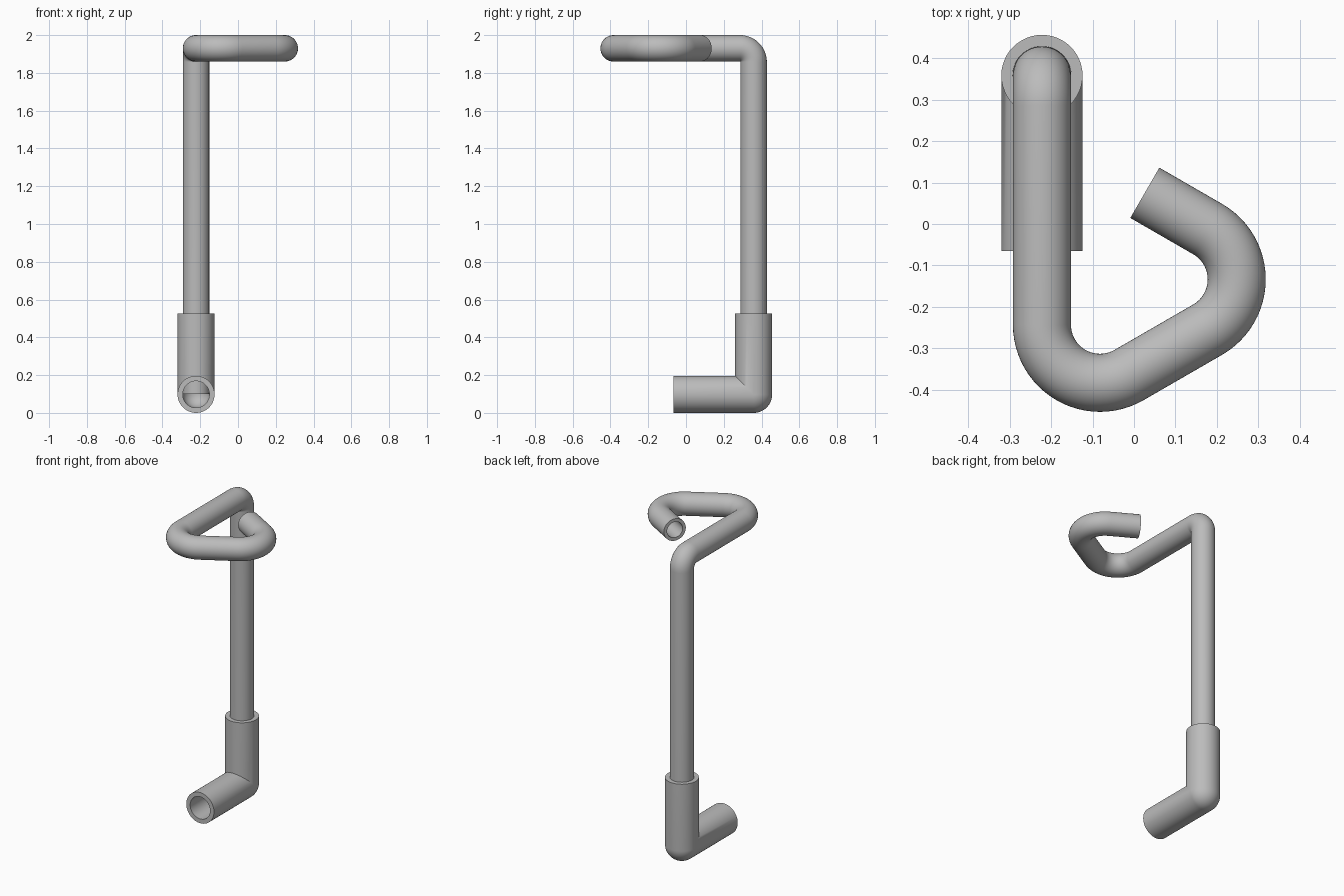
import bpy, bmesh, math
from mathutils import Vector, Matrix

cube = bpy.data.objects.get("Cube")
if cube:
    bpy.data.objects.remove(cube, do_unlink=True)

SIDES = 48
X, Y = -0.222, 0.358          # upright axis
PIPE_R, BORE_R, SLEEVE_R = 0.07, 0.05, 0.098

grey = bpy.data.materials.new("plain grey")
grey.use_nodes = True
grey.diffuse_color = (0.5, 0.5, 0.5, 1)
grey.node_tree.nodes["Principled BSDF"].inputs["Base Color"].default_value = (0.5, 0.5, 0.5, 1)


def hollow_tube(name, outer, inner):
    """Skin the outer rings, return through the inner rings and close the loop."""
    bm = bmesh.new()
    rings = [[bm.verts.new(p) for p in ring] for ring in outer + inner[::-1]]
    for a, b in zip(rings, rings[1:] + rings[:1]):
        for i in range(SIDES):
            j = (i + 1) % SIDES
            bm.faces.new((a[i], a[j], b[j], b[i]))
    bmesh.ops.remove_doubles(bm, verts=bm.verts, dist=0.00005)
    bmesh.ops.recalc_face_normals(bm, faces=bm.faces)
    mesh = bpy.data.meshes.new(name)
    bm.to_mesh(mesh)
    bm.free()
    mesh.materials.append(grey)
    obj = bpy.data.objects.new(name, mesh)
    bpy.context.collection.objects.link(obj)
    bpy.ops.object.select_all(action='DESELECT')
    obj.select_set(True)
    bpy.context.view_layer.objects.active = obj
    bpy.ops.object.shade_smooth_by_angle(angle=math.radians(35))
    return obj


def circle(r):
    angles = [math.tau * i / SIDES for i in range(SIDES)]
    return [(r * math.cos(a), r * math.sin(a)) for a in angles]


# Bent pipe: stations are (position, orientation) with local z along the path
stations = [(Vector((X, Y, 0.1)), Matrix.Identity(3))]


def forward(length):
    pos, rot = stations[-1]
    stations.append((pos + rot.col[2] * length, rot))


def bend(axis, degrees, radius, steps):
    pos, rot = stations[-1]
    axis = Vector(axis)
    arm = axis.cross(rot.col[2]) * radius
    for k in range(1, steps + 1):
        turn = Matrix.Rotation(math.radians(degrees) * k / steps, 3, axis)
        stations.append((pos + arm - turn @ arm, turn @ rot))


forward(1.758)
bend((1, 0, 0), 90, 0.072, 16)
forward(0.529)
bend((0, 0, 1), 120, 0.14, 24)
forward(0.219)
bend((0, 0, 1), 120, 0.14, 24)
forward(0.175)


def pipe_rings(r):
    return [[pos + rot @ Vector((u, v, 0)) for u, v in circle(r)] for pos, rot in stations]


hollow_tube("bent_pipe", pipe_rings(PIPE_R), pipe_rings(BORE_R))


# Elbow sleeve: rounded outer corner, mitred inner corner
def elbow_rings(r, front=-0.065, top=0.525, steps=16):
    z = SLEEVE_R
    rings = [[(X + u, front, z - w) for u, w in circle(r)]]
    for k in range(steps + 1):
        a = math.pi / 2 * k / steps
        rings.append([(X + u, Y + w * math.sin(a), z - w * math.cos(a)) if w > 0
                      else (X + u, Y + w, z - w) for u, w in circle(r)])
    rings.append([(X + u, Y + w, top) for u, w in circle(r)])
    return rings


hollow_tube("elbow_sleeve", elbow_rings(SLEEVE_R), elbow_rings(PIPE_R + 0.0005))
